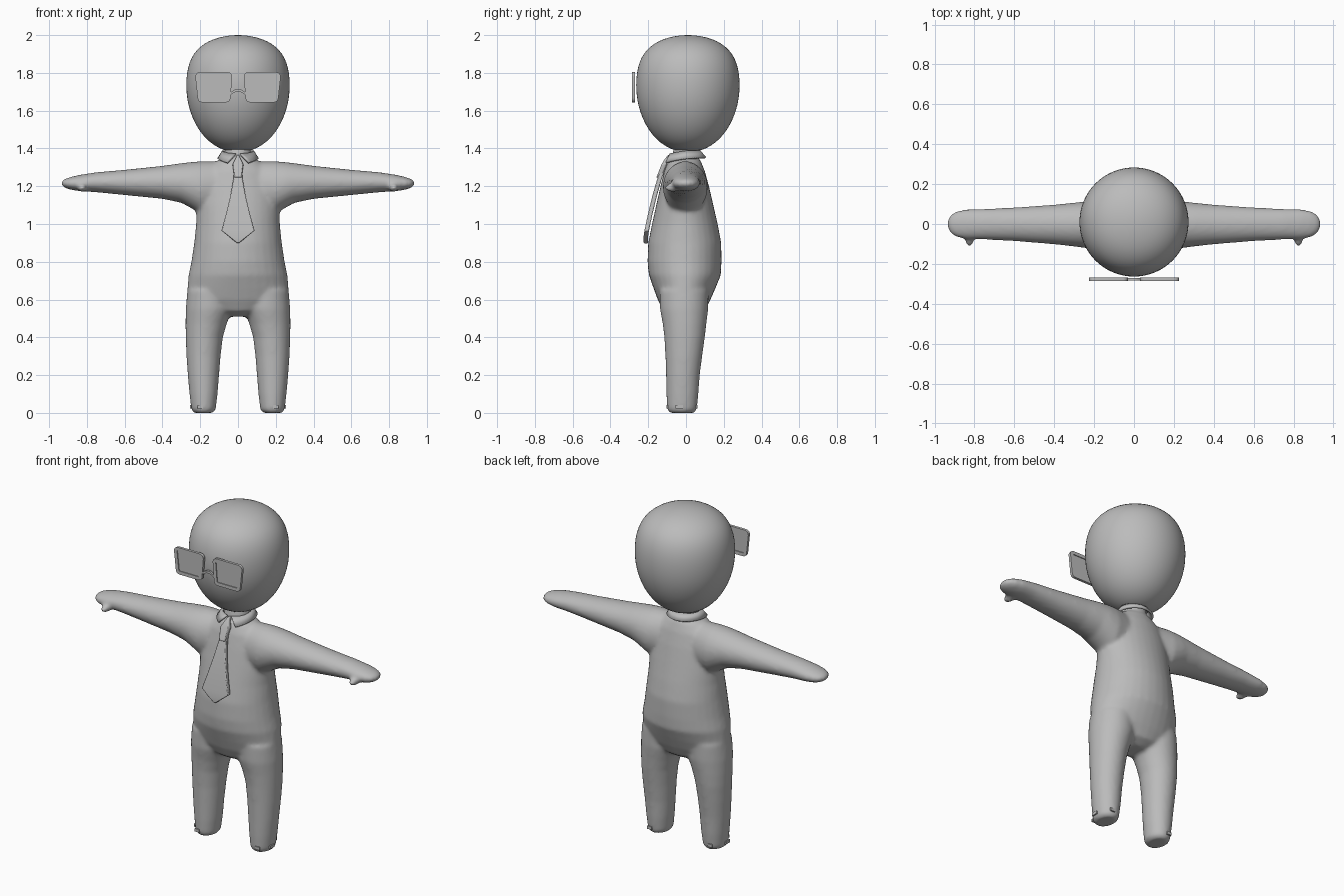
import bpy, bmesh, math
from mathutils import Matrix, Vector

if "Cube" in bpy.data.objects:
    bpy.data.objects.remove(bpy.data.objects["Cube"])

grey = bpy.data.materials.new("plain grey")
grey.diffuse_color = (0.5, 0.5, 0.5, 1)
grey.use_nodes = True
grey.node_tree.nodes["Principled BSDF"].inputs["Base Color"].default_value = grey.diffuse_color


def finish(bm, name, angle=None):
    """Turn a bmesh into a shaded object."""
    bmesh.ops.recalc_face_normals(bm, faces=bm.faces)
    me = bpy.data.meshes.new(name)
    bm.to_mesh(me)
    bm.free()
    ob = bpy.data.objects.new(name, me)
    bpy.context.collection.objects.link(ob)
    me.materials.append(grey)
    if angle is None:
        me.shade_smooth()
    else:
        bpy.ops.object.select_all(action='DESELECT')
        ob.select_set(True)
        bpy.context.view_layer.objects.active = ob
        bpy.ops.object.shade_smooth_by_angle(angle=math.radians(angle))
    return ob


def bridge(bm, rings, closed=True):
    """Join successive rings of vertices with quads."""
    for a, b in zip(rings, rings[1:]):
        n = len(a)
        for i in range(n if closed else n - 1):
            j = (i + 1) % n
            bm.faces.new((a[i], a[j], b[j], b[i]))


def loft(bm, rows, place, n=32):
    """Elliptic loft; each row is (t, low u, high u, low v, high v)."""
    rings = []
    for t, u0, u1, v0, v1 in rows:
        ring = []
        for i in range(n):
            a = 2 * math.pi * i / n
            u = (u0 + u1) / 2 + (u1 - u0) / 2 * math.cos(a)
            v = (v0 + v1) / 2 + (v1 - v0) / 2 * math.sin(a)
            ring.append(bm.verts.new(place(t, u, v)))
        rings.append(ring)
    bridge(bm, rings)
    bm.faces.new(rings[0])
    bm.faces.new(rings[-1])


def upright(t, u, v):
    return (u, v, t)


# Head: rounded egg, widest at eye height
bm = bmesh.new()
head = [(1.383, 0.03), (1.39, 0.075), (1.415, 0.125), (1.45, 0.17), (1.5, 0.21),
        (1.56, 0.242), (1.63, 0.265), (1.70, 0.275), (1.77, 0.275), (1.83, 0.266),
        (1.88, 0.248), (1.92, 0.221), (1.955, 0.18), (1.98, 0.13), (1.995, 0.07), (2.0, 0.02)]
loft(bm, [(z, -r, r, 0.01 - r, 0.01 + r) for z, r in head], upright, 40)
finish(bm, "head").modifiers.new("round", 'SUBSURF').levels = 1

# Body: torso, legs, arms and thumbs fused into one soft skin
bm = bmesh.new()
torso = [(0.51, 0.09, -0.07, 0.05), (0.54, 0.19, -0.12, 0.1), (0.6, 0.262, -0.15, 0.13),
         (0.66, 0.268, -0.172, 0.156), (0.73, 0.262, -0.197, 0.185), (0.8, 0.247, -0.204, 0.188),
         (0.9, 0.232, -0.2, 0.187), (1.0, 0.222, -0.18, 0.168), (1.1, 0.22, -0.158, 0.145),
         (1.2, 0.21, -0.135, 0.122), (1.28, 0.18, -0.115, 0.1), (1.33, 0.12, -0.095, 0.08),
         (1.35, 0.075, -0.075, 0.065), (1.41, 0.065, -0.065, 0.06)]
loft(bm, [(z, -w, w, f, b) for z, w, f, b in torso], upright)
leg = [(0.0, 0.135, 0.232, -0.085, 0.042), (0.015, 0.118, 0.247, -0.1, 0.057),
       (0.1, 0.108, 0.257, -0.104, 0.066), (0.2, 0.1, 0.266, -0.106, 0.073),
       (0.3, 0.092, 0.273, -0.109, 0.086), (0.4, 0.08, 0.277, -0.115, 0.1),
       (0.47, 0.06, 0.278, -0.123, 0.108), (0.55, 0.03, 0.277, -0.138, 0.118),
       (0.65, 0.03, 0.268, -0.14, 0.12)]
arm = [(0.05, -0.1, 0.09, 1.05, 1.33), (0.2, -0.122, 0.115, 1.055, 1.332),
       (0.25, -0.12, 0.113, 1.085, 1.328), (0.3, -0.113, 0.107, 1.112, 1.322),
       (0.4, -0.102, 0.097, 1.133, 1.308), (0.6, -0.086, 0.083, 1.153, 1.287),
       (0.75, -0.078, 0.076, 1.168, 1.274), (0.84, -0.076, 0.074, 1.174, 1.26),
       (0.89, -0.067, 0.065, 1.182, 1.248), (0.92, -0.048, 0.046, 1.193, 1.237),
       (0.935, -0.02, 0.02, 1.205, 1.226)]
for s in (1, -1):
    loft(bm, leg, lambda t, u, v: (s * u, v, t))
    loft(bm, arm, lambda t, u, v: (s * t, u, v))
    thumb = Matrix.Translation((s * 0.825, -0.07, 1.192)) @ Matrix.Diagonal((0.024, 0.044, 0.023, 1))
    bmesh.ops.create_icosphere(bm, subdivisions=3, radius=1, matrix=thumb)
body = finish(bm, "body")
skin = body.modifiers.new("fuse", 'REMESH')
skin.mode, skin.voxel_size, skin.use_smooth_shade = 'VOXEL', 0.01, True
soft = body.modifiers.new("soften", 'SMOOTH')
soft.factor, soft.iterations = 0.5, 10

# Collar: flared band open at the front with dropped points
bm = bmesh.new()
top, low = [], []
for i in range(41):
    k = i / 20 - 1                      # -1 .. 1 around the back
    a = k * math.radians(172)
    top.append(bm.verts.new((0.08 * math.sin(a), -0.005 + 0.077 * math.cos(a),
                             1.385 - 0.015 * max(0, -math.cos(a)))))
    a = k * math.radians(148)
    low.append(bm.verts.new((0.105 * math.sin(a), -0.01 + 0.112 * math.cos(a),
                             1.35 - 0.026 * abs(k) ** 3)))
bridge(bm, [top, low], closed=False)
collar = finish(bm, "collar", 40)
solid = collar.modifiers.new("cloth", 'SOLIDIFY')
solid.thickness, solid.offset = 0.012, 0

# Necktie: knot and blade following the chest
def ribbon(name, rows, thick):
    bm = bmesh.new()
    rings = [[bm.verts.new((x, y, z)) for x, y in
              ((-w, f), (w, f), (w, f + thick), (-w, f + thick))] for z, w, f in rows]
    bridge(bm, rings)
    bm.faces.new(rings[0])
    bm.faces.new(rings[-1])
    ob = finish(bm, name, 35)
    bev = ob.modifiers.new("edge", 'BEVEL')
    bev.width, bev.segments = 0.005, 2


ribbon("tie_blade", [(1.32, 0.018, -0.122), (1.24, 0.024, -0.152), (1.15, 0.04, -0.178),
                     (1.05, 0.064, -0.202), (0.965, 0.088, -0.22), (0.93, 0.045, -0.225),
                     (0.898, 0.004, -0.224)], 0.024)
ribbon("tie_knot", [(1.365, 0.006, -0.095), (1.345, 0.014, -0.112),
                    (1.315, 0.029, -0.13), (1.245, 0.019, -0.157)], 0.026)

# Glasses: two rounded frames, lenses and an arched bridge
def rounded(corners, r):
    pts = []
    for q, (x, z) in enumerate(corners):
        for i in range(5):
            a = math.pi / 2 * (q + i / 4)
            pts.append((x + r * math.cos(a), z + r * math.sin(a)))
    return pts


corners = [(0.202, 1.78), (0.055, 1.78), (0.064, 1.668), (0.19, 1.668)]
for side, s in (("right", 1), ("left", -1)):
    bm = bmesh.new()
    rings = [[bm.verts.new((s * x, y, z)) for x, z in rounded(corners, r)]
             for r, y in ((0.024, -0.285), (0.024, -0.269), (0.004, -0.269), (0.004, -0.285))]
    bridge(bm, rings + [rings[0]])
    finish(bm, side + "_glasses_frame", 35)
    bm = bmesh.new()
    rings = [[bm.verts.new((s * x, y, z)) for x, z in rounded(corners, 0.006)]
             for y in (-0.28, -0.274)]
    bridge(bm, rings)
    bm.faces.new(rings[0])
    bm.faces.new(rings[1])
    finish(bm, side + "_lens", 35)

bm = bmesh.new()
rings = []
for i in range(9):
    k = i / 4 - 1
    z = 1.708 - 0.02 * k * k
    rings.append([bm.verts.new((0.04 * k, y, z + h)) for y, h in
                  ((-0.283, -0.007), (-0.271, -0.007), (-0.271, 0.007), (-0.283, 0.007))])
bridge(bm, rings)
bm.faces.new(rings[0])
bm.faces.new(rings[-1])
finish(bm, "glasses_bridge", 35)

# Small tabs around each foot
for side, s in (("right", 1), ("left", -1)):
    bm = bmesh.new()
    for x, y, sx, sy in ((0.2, -0.1, 0.03, 0.008), (0.2, 0.058, 0.03, 0.008),
                         (0.25, -0.035, 0.008, 0.04)):
        bmesh.ops.create_cube(bm, size=1, matrix=Matrix.Translation((s * x, y, 0.033))
                              @ Matrix.Diagonal((sx, sy, 0.018, 1)))
    finish(bm, side + "_foot_tabs", 35)
